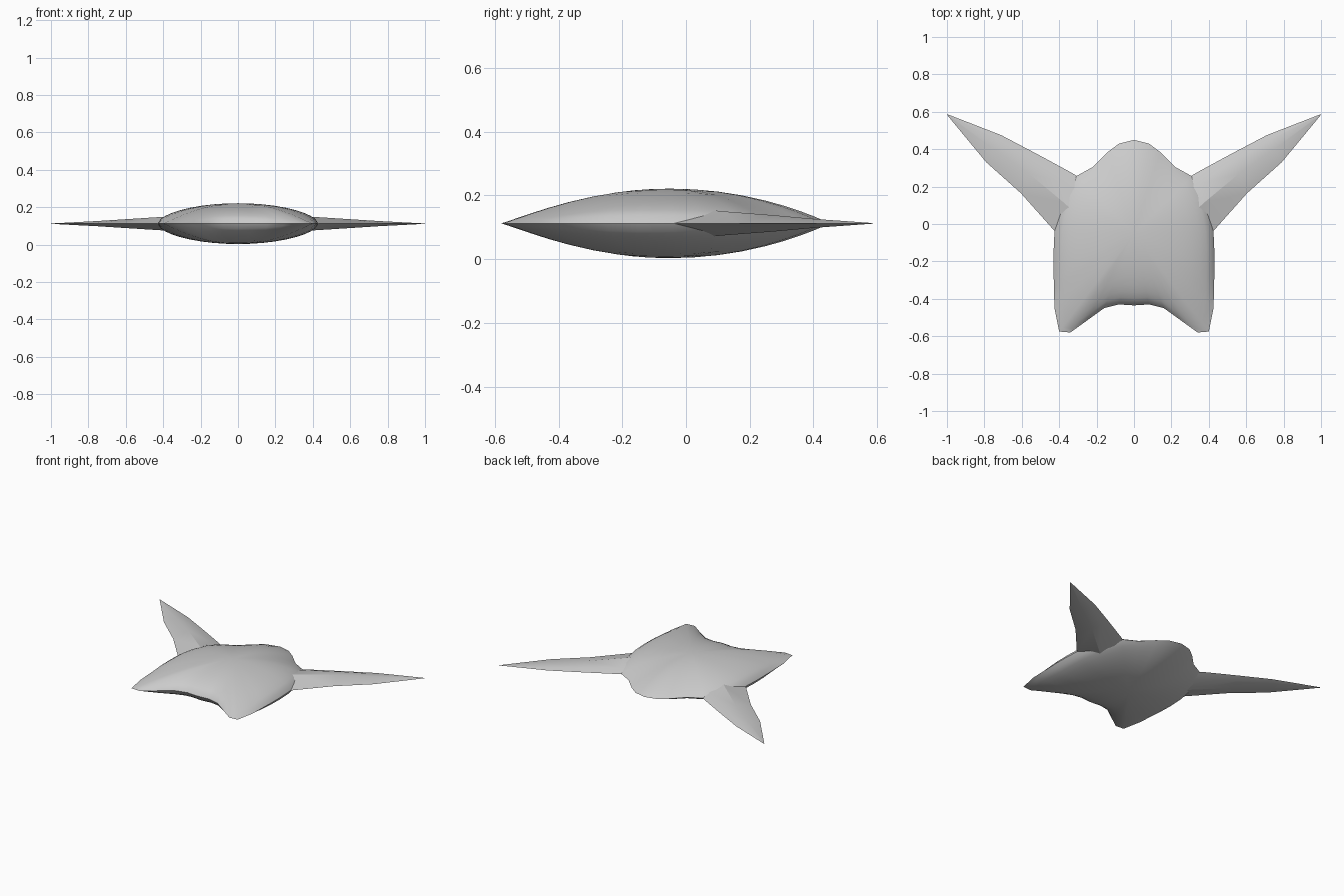
import bpy, bmesh, math
from mathutils import Vector

if "Cube" in bpy.data.objects:
    bpy.data.objects.remove(bpy.data.objects["Cube"])

MID, H, CY = 0.112, 0.109, -0.05   # rim height, half thickness, centre of dome


def finish(name, bm, angle):
    bmesh.ops.remove_doubles(bm, verts=bm.verts, dist=0.0005)
    bmesh.ops.recalc_face_normals(bm, faces=bm.faces)
    me = bpy.data.meshes.new(name)
    bm.to_mesh(me)
    bm.free()
    ob = bpy.data.objects.new(name, me)
    bpy.context.collection.objects.link(ob)
    bpy.ops.object.select_all(action='DESELECT')
    bpy.context.view_layer.objects.active = ob
    ob.select_set(True)
    bpy.ops.object.shade_smooth_by_angle(angle=math.radians(angle))
    return ob


# Hull: half outline (x, y, fall-off exponent) front to back, mirrored
half = [(0, -.435, .55), (.08, -.43, .57), (.16, -.45, .65), (.25, -.515, .9),
        (.34, -.58, 1.1), (.40, -.575, 1.1), (.425, -.45, .9), (.428, -.35, .7),
        (.43, -.25, .6), (.43, -.15, .57), (.425, -.04, .57), (.41, .05, .6),
        (.375, .17, .7), (.31, .255, .85), (.22, .305, .9), (.14, .385, .95),
        (.08, .43, .95), (0, .45, .95)]
outline = half + [(-x, y, q) for x, y, q in half[-2:0:-1]]
bm = bmesh.new()
for side in (1, -1):
    rings = []
    for t in (.15, .3, .45, .6, .72, .82, .9, .96, 1):
        rings.append([bm.verts.new((x * t, CY + (y - CY) * t,
                                    MID + side * H * max(0, 1 - t * t) ** q))
                      for x, y, q in outline])
    n = len(outline)
    centre = bm.verts.new((0, CY, MID + side * H))
    for i in range(n):
        j = (i + 1) % n
        bm.faces.new((centre, rings[0][i], rings[0][j]))
        for a, b in zip(rings, rings[1:]):
            bm.faces.new((a[i], b[i], b[j], a[j]))
finish("hull", bm, 35)

# Swept wings: faceted sections between rear edge A and front edge B
stations = [((.25, .22), (.36, -.12), .045), ((.33, .272), (.418, -.045), .038),
            ((.52, .375), (.605, .165), .026), ((.71, .475), (.79, .33), .014),
            ((.998, .587), (1.0, .584), .001)]
for label, s in (("right", 1), ("left", -1)):
    bm = bmesh.new()
    loops = []
    for a, b, h in stations:
        a, b = Vector(a), Vector(b)
        loop = []
        for f, k in ((0, 0), (.18, .55), (.5, 1), (1, 0), (.5, -1), (.18, -.55)):
            p = a.lerp(b, f)
            loop.append(bm.verts.new((s * p.x, p.y, MID + h * k)))
        loops.append(loop)
    for p, q in zip(loops, loops[1:]):
        for i in range(6):
            j = (i + 1) % 6
            bm.faces.new((p[i], p[j], q[j], q[i]))
    bm.faces.new(loops[0])
    bm.faces.new(loops[-1])
    finish(label + "_wing", bm, 20)
